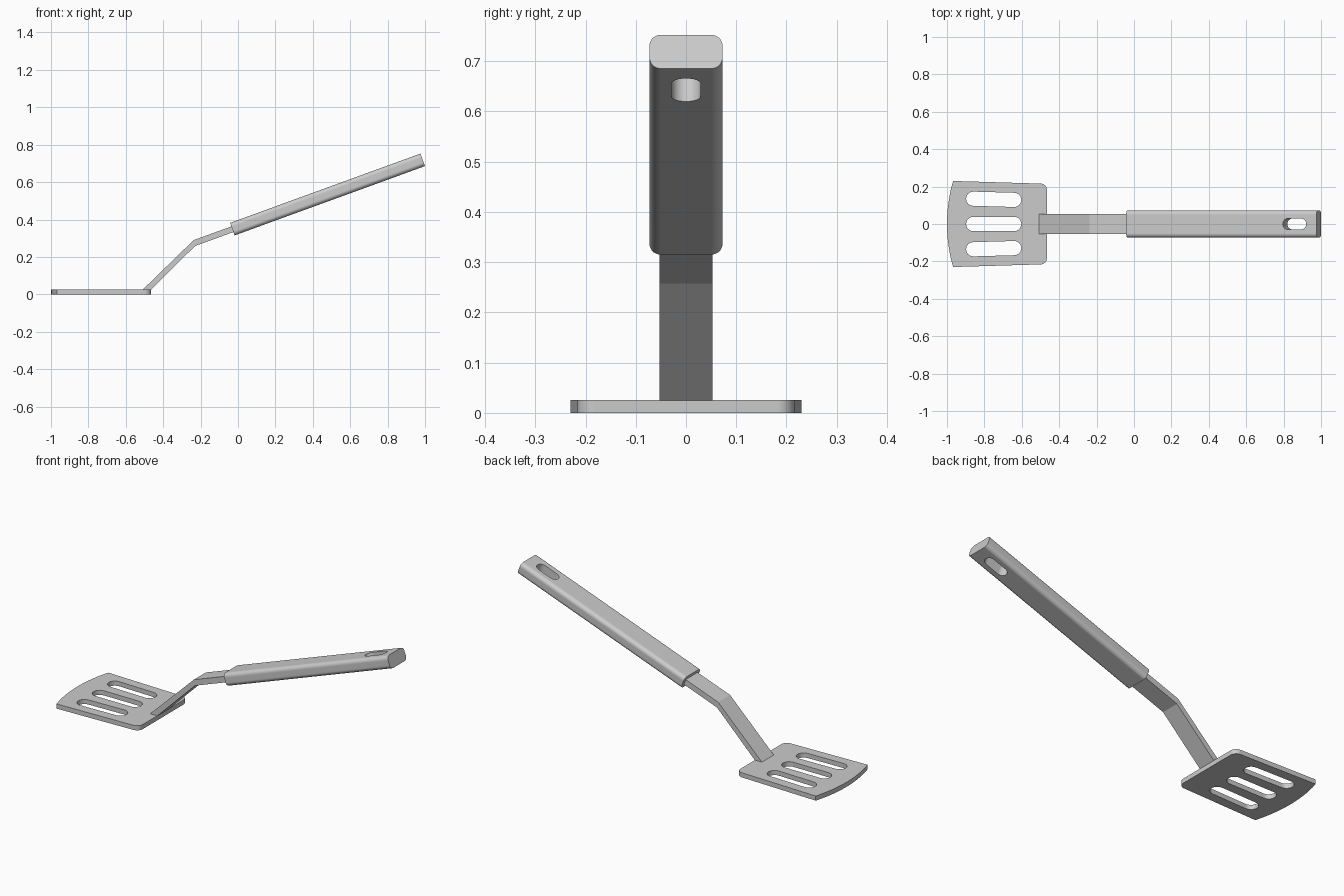
import bpy, bmesh
from math import sin, cos, pi, radians
from mathutils import Matrix, Vector

if "Cube" in bpy.data.objects:
    bpy.data.objects.remove(bpy.data.objects["Cube"])


def arc(cx, cy, r, a0, a1, n):
    """Points on an arc, angles in degrees."""
    return [(cx + r * cos(radians(a0 + (a1 - a0) * i / n)),
             cy + r * sin(radians(a0 + (a1 - a0) * i / n))) for i in range(n + 1)]


def stadium(length, width):
    """Slot outline with round ends, centred on the origin."""
    r = width / 2
    h = length / 2 - r
    return arc(h, 0, r, -90, 90, 12) + arc(-h, 0, r, 90, 270, 12)


def prism(name, pts, z0, z1, matrix=Matrix()):
    """Extrude a flat outline from z0 to z1, then place it with a matrix."""
    bm = bmesh.new()
    low = [bm.verts.new((x, y, z0)) for x, y in pts]
    top = [bm.verts.new((x, y, z1)) for x, y in pts]
    bm.faces.new(low[::-1])
    bm.faces.new(top)
    for i in range(len(pts)):
        j = (i + 1) % len(pts)
        bm.faces.new((low[i], low[j], top[j], top[i]))
    bm.transform(matrix)
    bmesh.ops.recalc_face_normals(bm, faces=bm.faces)
    mesh = bpy.data.meshes.new(name)
    bm.to_mesh(mesh)
    bm.free()
    obj = bpy.data.objects.new(name, mesh)
    bpy.context.collection.objects.link(obj)
    return obj


def cut(obj, cutter):
    mod = obj.modifiers.new("cut", 'BOOLEAN')
    mod.operation = 'DIFFERENCE'
    mod.solver = 'EXACT'
    mod.object = cutter
    bpy.context.view_layer.objects.active = obj
    bpy.ops.object.modifier_apply(modifier=mod.name)
    bpy.data.objects.remove(cutter)


def smooth(obj):
    obj.data.shade_smooth()
    obj.data.set_sharp_from_angle(angle=radians(30))
    mod = obj.modifiers.new("flat_faces", 'WEIGHTED_NORMAL')
    mod.keep_sharp = True


# Blade: curved front edge, slight taper, rounded back corners
R = 0.818
half = 16.33
outline = (arc(-1 + R, 0, R, 180 - half, 180 + half, 24)
           + arc(-0.5, -0.181, 0.035, -88, 0, 8)
           + arc(-0.5, 0.181, 0.035, 0, 88, 8))
blade = prism("blade", outline, 0, 0.026)

# Three slots, the outer two fanned outwards
for k in (-1, 0, 1):
    place = Matrix.Translation((-0.75, 0.132 * k, 0)) @ Matrix.Rotation(radians(-1.6 * k), 4, 'Z')
    slot = prism("slot_cutter", stadium(0.295, 0.076), -0.1, 0.1, place)
    slot.hide_render = True
    cut(blade, slot)
smooth(blade)

# Neck: bent strip, profile in xz extruded across y
profile = [(-0.523, 0.012), (-0.478, 0.012), (-0.23, 0.258), (0.03, 0.353),
           (0.02, 0.383), (-0.237, 0.29)]
neck = prism("neck", profile, -0.053, 0.053, Matrix.Rotation(pi / 2, 4, 'X'))

# Handle: rounded bar tilted 20 degrees, local x along its length
tilt = Matrix.Translation((-0.03, 0, 0.3485)) @ Matrix.Rotation(radians(-20), 4, 'Y')
W, T, r = 0.0725, 0.0355, 0.022
section = []
for sx, sy, a in ((1, 1, 0), (-1, 1, 90), (-1, -1, 180), (1, -1, 270)):
    section += arc(sx * (W - r), sy * (T - r), r, a, a + 90, 8)
along_x = Matrix(((0, 0, 1, 0), (1, 0, 0, 0), (0, 1, 0, 0), (0, 0, 0, 1)))
handle = prism("handle", section, 0, 1.083, tilt @ along_x)

# Hanging hole near the end of the handle
hole = prism("hole_cutter", stadium(0.134, 0.058), -0.1, 0.1,
             tilt @ Matrix.Translation((0.958, 0, 0)))
hole.hide_render = True
cut(handle, hole)
smooth(handle)
